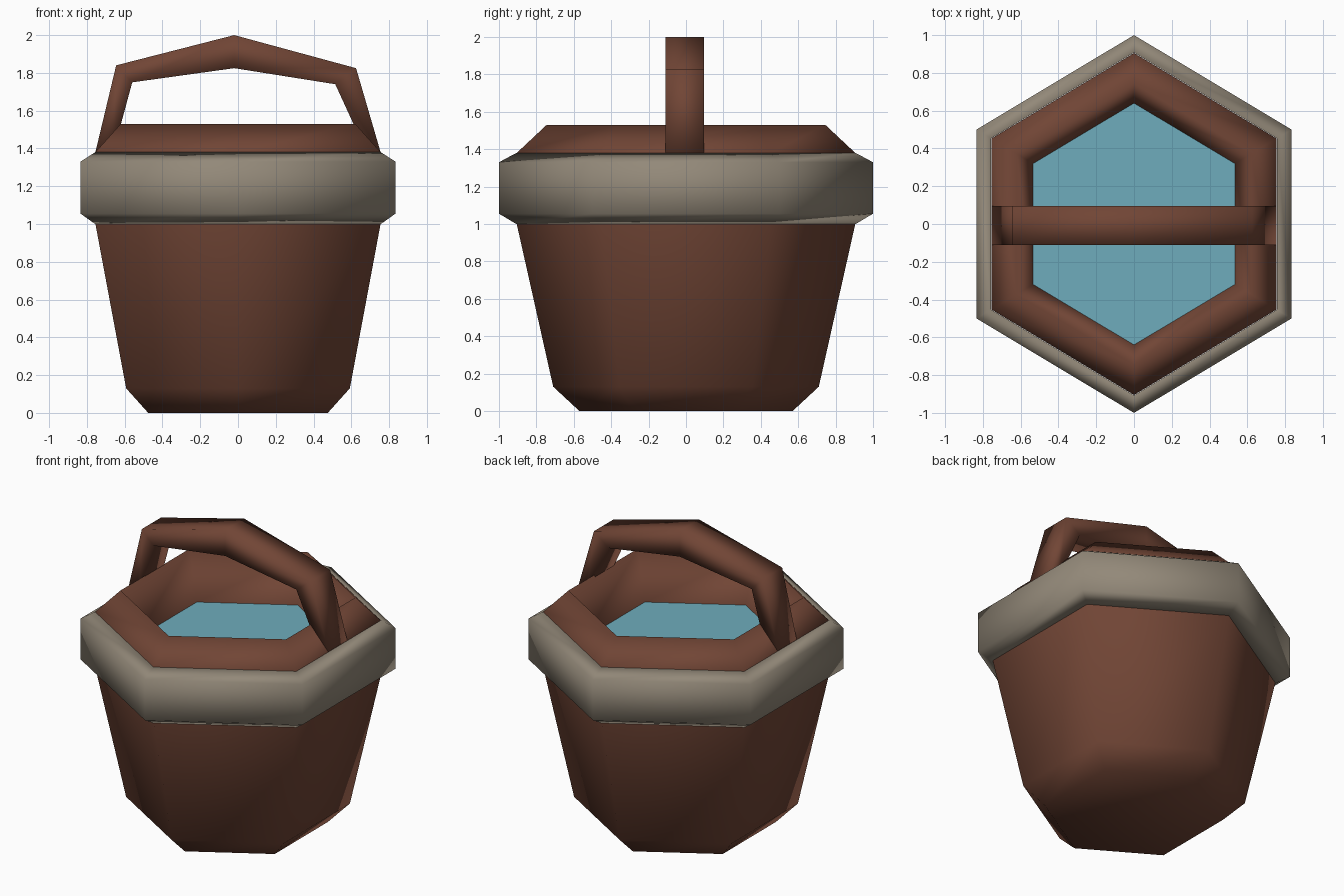
import bpy, bmesh
from math import sin, cos, pi

cube = bpy.data.objects.get("Cube")
if cube:
    bpy.data.objects.remove(cube)

X_SQUEEZE = 0.963   # the hexagon is slightly narrow across x


def make_material(name, colour):
    mat = bpy.data.materials.new(name)
    mat.use_nodes = True
    mat.diffuse_color = (*colour, 1)
    mat.node_tree.nodes["Principled BSDF"].inputs["Base Color"].default_value = (*colour, 1)
    return mat


wood = make_material("brown wood", (0.165, 0.060, 0.036))
metal = make_material("grey band", (0.290, 0.248, 0.190))
blue = make_material("water blue", (0.156, 0.413, 0.503))


def finish(bm, name, mat):
    bmesh.ops.recalc_face_normals(bm, faces=bm.faces)
    for face in bm.faces:
        face.smooth = True
    mesh = bpy.data.meshes.new(name)
    bm.to_mesh(mesh)
    bm.free()
    mesh.materials.append(mat)
    obj = bpy.data.objects.new(name, mesh)
    bpy.context.collection.objects.link(obj)
    return obj


def hex_ring(bm, radius, z):
    return [bm.verts.new((radius * X_SQUEEZE * sin(i * pi / 3),
                          -radius * cos(i * pi / 3), z)) for i in range(6)]


def hex_lathe(name, profile, mat, floor=False, closed=False):
    """Skin hexagonal rings given as (radius, height)."""
    bm = bmesh.new()
    rings = [hex_ring(bm, r, z) for r, z in profile]
    pairs = list(zip(rings, rings[1:]))
    if closed:
        pairs.append((rings[-1], rings[0]))
    for low, high in pairs:
        for i in range(6):
            j = (i + 1) % 6
            bm.faces.new((low[i], low[j], high[j], high[i]))
    if floor:
        bm.faces.new(rings[0][::-1])
    return finish(bm, name, mat)


# Wooden bucket: floor, flared wall, raised rim and inner wall
hex_lathe("bucket_body",
          [(0.57, 0), (0.71, 0.13), (0.905, 1.0), (0.905, 1.38),
           (0.745, 1.53), (0.64, 1.21)], wood, floor=True)

# Bevelled band around the top
hex_lathe("bucket_band",
          [(0.907, 1.0), (1.0, 1.055), (1.0, 1.33), (0.907, 1.38)],
          metal, closed=True)

# Water surface
bm = bmesh.new()
bm.faces.new(hex_ring(bm, 0.64, 1.21))
water = finish(bm, "water", blue)
if water.data.polygons[0].normal.z < 0:
    water.data.flip_normals()

# Handle: an angular arch with a flat rectangular section
outer = [(-0.755, 1.38), (-0.645, 1.84), (-0.02, 2.0), (0.625, 1.825), (0.755, 1.38)]
inner = [(-0.66, 1.38), (-0.56, 1.75), (-0.02, 1.825), (0.515, 1.74), (0.68, 1.38)]
bm = bmesh.new()
sections = [[bm.verts.new((x, y, z)) for (x, z), y in
             ((o, -0.11), (o, 0.095), (i, 0.095), (i, -0.11))]
            for o, i in zip(outer, inner)]
for a, b in zip(sections, sections[1:]):
    for k in range(4):
        m = (k + 1) % 4
        bm.faces.new((a[k], a[m], b[m], b[k]))
bm.faces.new(sections[0])
bm.faces.new(sections[-1][::-1])
finish(bm, "handle", wood)
